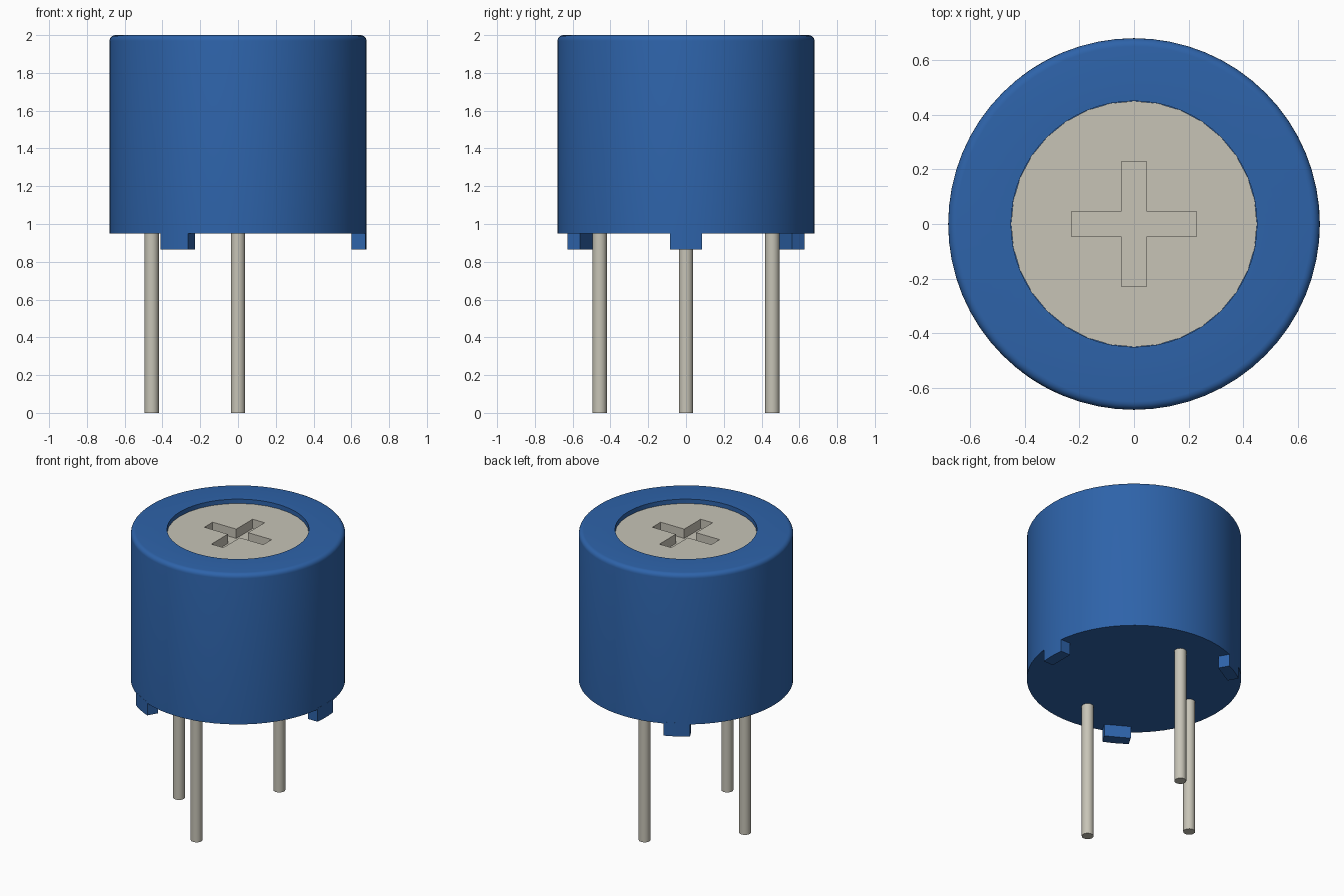
import bpy, bmesh
from math import cos, sin, pi, radians

cube = bpy.data.objects.get("Cube")
if cube:
    bpy.data.objects.remove(cube, do_unlink=True)


def material(name, rgb):
    m = bpy.data.materials.new(name)
    m.use_nodes = True
    m.diffuse_color = (*rgb, 1)
    m.node_tree.nodes["Principled BSDF"].inputs["Base Color"].default_value = (*rgb, 1)
    return m


blue = material("blue plastic", (0.027, 0.125, 0.4))
cream = material("pale grey", (0.57, 0.55, 0.47))


def finish(name, bm, mat, smooth=True):
    bmesh.ops.recalc_face_normals(bm, faces=bm.faces)
    mesh = bpy.data.meshes.new(name)
    bm.to_mesh(mesh)
    bm.free()
    ob = bpy.data.objects.new(name, mesh)
    bpy.context.collection.objects.link(ob)
    mesh.materials.append(mat)
    bpy.ops.object.select_all(action="DESELECT")
    ob.select_set(True)
    bpy.context.view_layer.objects.active = ob
    if smooth:
        bpy.ops.object.shade_smooth_by_angle(angle=radians(35))
    return ob


def lathe(name, profile, steps, mat):
    bm = bmesh.new()
    verts = [bm.verts.new((r, 0, z)) for r, z in profile]
    edges = [bm.edges.new(pair) for pair in zip(verts, verts[1:])]
    bmesh.ops.spin(bm, geom=verts + edges, cent=(0, 0, 0), axis=(0, 0, 1),
                   angle=2 * pi, steps=steps, use_merge=True)
    bmesh.ops.remove_doubles(bm, verts=bm.verts, dist=1e-5)
    return finish(name, bm, mat)


def prism(name, outline, z0, z1, mat, smooth=True):
    bm = bmesh.new()
    face = bm.faces.new([bm.verts.new((x, y, z0)) for x, y in outline])
    top = bmesh.ops.extrude_face_region(bm, geom=[face])["geom"]
    bmesh.ops.translate(bm, vec=(0, 0, z1 - z0),
                        verts=[v for v in top if isinstance(v, bmesh.types.BMVert)])
    return finish(name, bm, mat, smooth)


def circle(r, n, cx=0, cy=0):
    return [(cx + r * cos(2 * pi * i / n), cy + r * sin(2 * pi * i / n)) for i in range(n)]


R, BASE, TOP, BEVEL, WELL = 0.68, 0.95, 2.0, 0.03, 0.45

# Housing: rounded top rim around a shallow well
rim = [(R - BEVEL + BEVEL * cos(a), TOP - BEVEL + BEVEL * sin(a))
       for a in (radians(18 * i) for i in range(6))]
lathe("housing", [(0, BASE), (R, BASE), *rim, (WELL, TOP), (WELL, 1.9), (0, 1.9)], 64, blue)

# Adjuster disc with a cross-shaped screwdriver slot
rotor = prism("adjuster_disc", circle(WELL, 32), 1.85, TOP - 0.03, cream)
w, arm = 0.046, 0.228
quarter = [(arm, -w), (arm, w), (w, w)]
cross = []
for _ in range(4):
    cross += quarter
    quarter = [(-y, x) for x, y in quarter]
cutter = prism("slot_cutter", cross, 1.905, 2.1, cream, False)
cutter.hide_render = True
cut = rotor.modifiers.new("slot", "BOOLEAN")
cut.operation, cut.solver, cut.object = "DIFFERENCE", "EXACT", cutter
bpy.context.view_layer.objects.active = rotor
bpy.ops.object.modifier_apply(modifier=cut.name)
bpy.data.objects.remove(cutter, do_unlink=True)

# Standoff feet, curved to follow the housing wall
half = 0.085
arc = [half * (i / 3 - 1) for i in range(7)]
foot = [(0.6, half), (0.6, -half)] + [((R * R - y * y) ** 0.5, y) for y in arc]
for i in range(3):
    c, s = cos(2 * pi * i / 3), sin(2 * pi * i / 3)
    prism(f"standoff_foot_{i + 1}", [(x * c - y * s, x * s + y * c) for x, y in foot],
          0.865, BASE + 0.01, blue)

# Terminal pins
for name, x, y in (("front", 0, -0.457), ("back", 0, 0.457), ("right", -0.457, 0)):
    prism(name + "_pin", circle(0.038, 20, x, y), 0, BASE + 0.01, cream)
